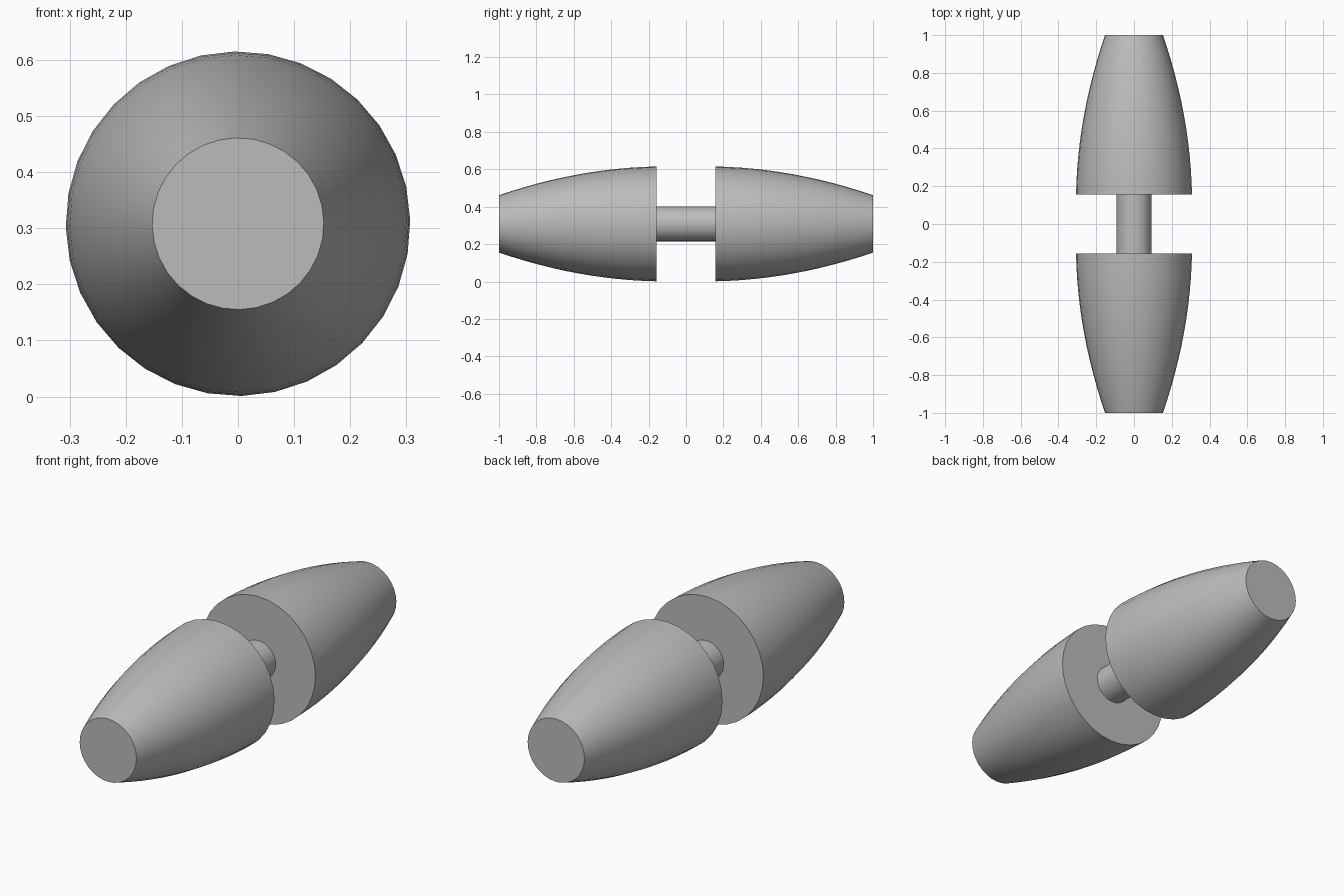
import bpy, bmesh, math
from mathutils import Matrix

cube = bpy.data.objects.get("Cube")
if cube:
    bpy.data.objects.remove(cube, do_unlink=True)

AXIS_Z = 0.308      # height of the shared axis
SIDES = 32
GAP = 0.157         # half the space between the two cones
BIG, SMALL = 0.307, 0.153

grey = bpy.data.materials.new("plain_grey")
grey.use_nodes = True
colour = (0.5, 0.5, 0.5, 1)
grey.diffuse_color = colour
grey.node_tree.nodes["Principled BSDF"].inputs["Base Color"].default_value = colour


def lathe(name, profile):
    """Closed solid from (y, radius) pairs turned around the y axis."""
    bm = bmesh.new()
    rings = []
    for y, r in profile:
        rings.append([bm.verts.new((r * math.sin(a), y, AXIS_Z + r * math.cos(a)))
                      for a in (math.tau * (i - 0.1) / SIDES for i in range(SIDES))])
    for a, b in zip(rings, rings[1:]):
        for i in range(SIDES):
            j = (i + 1) % SIDES
            bm.faces.new((a[i], a[j], b[j], b[i]))
    bm.faces.new(rings[0])
    bm.faces.new(rings[-1])
    bmesh.ops.recalc_face_normals(bm, faces=bm.faces)
    mesh = bpy.data.meshes.new(name)
    bm.to_mesh(mesh)
    bm.free()
    mesh.materials.append(grey)
    obj = bpy.data.objects.new(name, mesh)
    bpy.context.collection.objects.link(obj)
    bpy.ops.object.select_all(action='DESELECT')
    obj.select_set(True)
    bpy.context.view_layer.objects.active = obj
    bpy.ops.object.shade_smooth_by_angle(angle=math.radians(30))
    return obj


# Bulging taper from the wide inner end to the narrow outer end
STEPS = 12
taper = []
for k in range(STEPS + 1):
    t = k / STEPS
    drop = (BIG - SMALL) * (0.11 * t + 0.89 * t * t)
    taper.append((GAP + (1 - GAP) * t, BIG - drop))

# Two mirrored cones and the rod that joins them
for name, side in (("front_cone", -1), ("back_cone", 1)):
    lathe(name, [(side * y, r) for y, r in taper])
lathe("middle_rod", [(-GAP, 0.093), (GAP, 0.093)])
